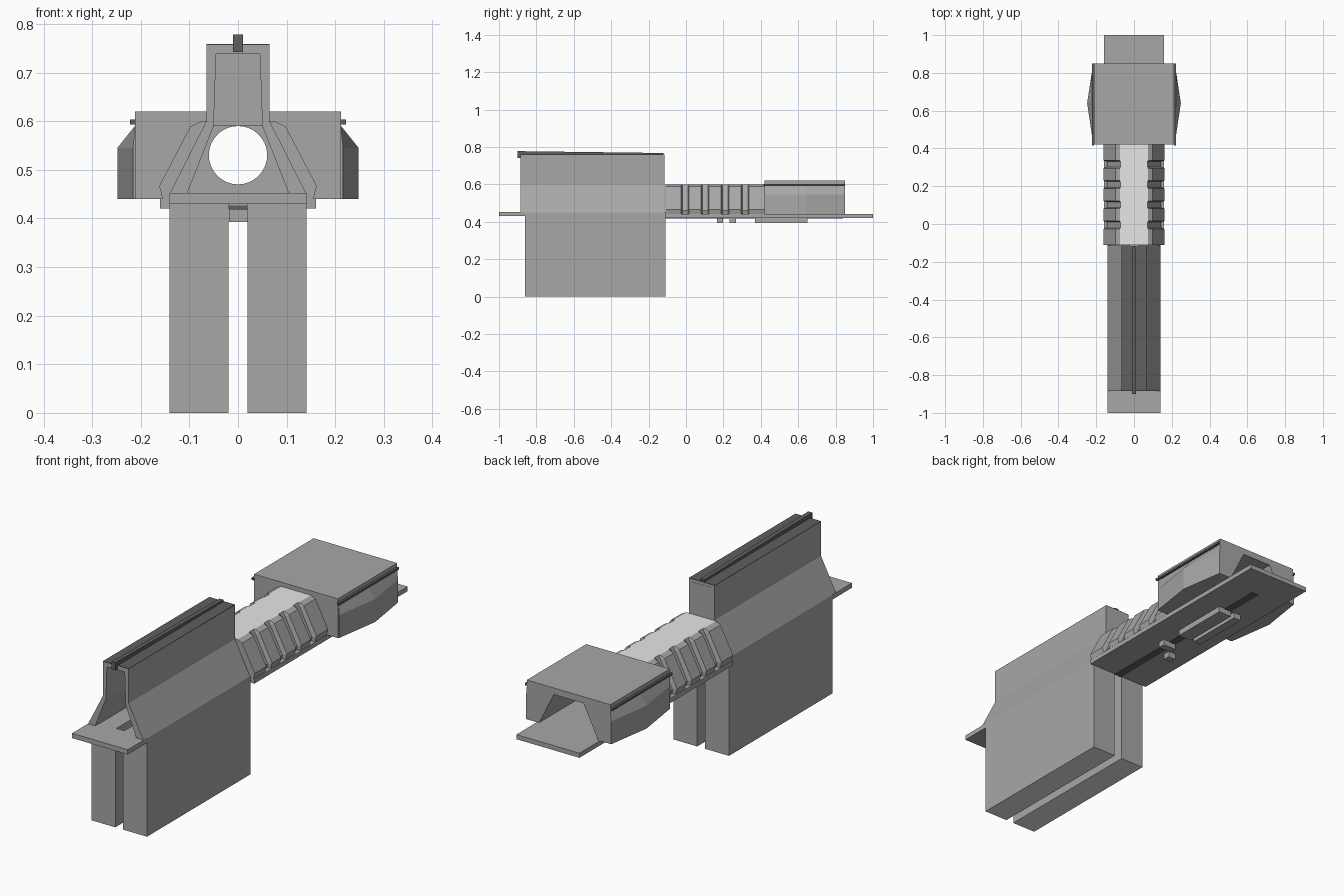
import bpy, bmesh, math

cube = bpy.data.objects.get("Cube")
if cube:
    bpy.data.objects.remove(cube)


def material(name, v):
    m = bpy.data.materials.new(name)
    m.use_nodes = True
    m.diffuse_color = (v, v, v, 1)
    m.node_tree.nodes["Principled BSDF"].inputs["Base Color"].default_value = (v, v, v, 1)
    return m


GREY = material("mid grey", 0.39)
LIGHT = material("light grey", 0.80)
DARK = material("dark grey", 0.115)


def loft(name, sections, mats):
    """Skin matching closed rings of points and cap both ends."""
    bm = bmesh.new()
    rings = [[bm.verts.new(p) for p in ring] for ring in sections]
    n = len(rings[0])
    for a, b in zip(rings, rings[1:]):
        for i in range(n):
            j = (i + 1) % n
            bm.faces.new((a[i], a[j], b[j], b[i]))
    bm.faces.new(rings[0])
    bm.faces.new(rings[-1])
    bmesh.ops.recalc_face_normals(bm, faces=bm.faces)
    me = bpy.data.meshes.new(name)
    bm.to_mesh(me)
    bm.free()
    for m in mats:
        me.materials.append(m)
    ob = bpy.data.objects.new(name, me)
    bpy.context.collection.objects.link(ob)
    return ob


def prism(name, outline, y0, y1, mat):
    return loft(name, [[(x, y, z) for x, z in outline] for y in (y0, y1)], [mat])


def box(name, x0, x1, y0, y1, z0, z1, mat):
    return prism(name, [(x0, z0), (x1, z0), (x1, z1), (x0, z1)], y0, y1, mat)


def mirrored(half):
    """Close a half outline across the centre plane."""
    return half + [(-x, z) for x, z in reversed(half)]


# Twin legs with light soles, and front ledge
for side, s in (("left", 1), ("right", -1)):
    leg = box(side + "_leg", s * 0.02, s * 0.141, -0.86, -0.11, 0, 0.45, GREY)
    leg.data.materials.append(LIGHT)
    for f in leg.data.polygons:
        if f.normal.z < -0.9:
            f.material_index = 1
box("front_ledge", -0.141, 0.141, -1, -0.855, 0.43, 0.452, GREY)

# Hollow housing: outer outline, then back along the inside
outer = [(0.141, 0.45), (0.065, 0.6), (0.065, 0.757)]
inner = [(0.045, 0.738), (0.05, 0.59), (0.105, 0.45)]
shell = outer + [(-x, z) for x, z in reversed(outer)]
shell += [(-x, z) for x, z in reversed(inner)] + inner
prism("housing_shell", shell, -0.885, -0.115, GREY)
box("housing_back_wall", -0.05, 0.05, -0.14, -0.114, 0.59, 0.745, GREY)
box("housing_roof", -0.065, 0.065, -0.885, -0.115, 0.756, 0.759, DARK)
loft("roof_ridge", [[(-0.01, y, 0.742), (0.01, y, 0.742), (0.01, y, z), (-0.01, y, z)]
                    for y, z in ((-0.9, 0.778), (-0.12, 0.768))], [DARK])

# Ribbed grip with notches cut along its sides
full = mirrored([(0.155, 0.44), (0.162, 0.467), (0.098, 0.589), (0.075, 0.6)])
notch = mirrored([(0.138, 0.44), (0.143, 0.46), (0.082, 0.58), (0.072, 0.6)])
stations = [(-0.11, full)]
for i in range(4):
    c = -0.005 + 0.107 * i
    stations += [(c - 0.021, full), (c - 0.015, notch), (c + 0.015, notch), (c + 0.021, full)]
stations.append((0.44, full))
grip = loft("grip", [[(x, y, z) for x, z in ring] for y, ring in stations], [GREY, LIGHT])
for f in grip.data.polygons:
    if f.normal.z > 0.98 and f.center.z > 0.59:
        f.material_index = 1

# Bore through the grip
ring = [(0.06 * math.cos(math.tau * i / 32), 0.53 + 0.06 * math.sin(math.tau * i / 32))
        for i in range(32)]
bore = prism("bore_cutter", ring, -0.3, 0.6, GREY)
bore.hide_render = True
bore.hide_viewport = True
cut = grip.modifiers.new("bore", "BOOLEAN")
cut.operation = "DIFFERENCE"
cut.object = bore
cut.solver = "EXACT"

# Base plate running back into the rear tongue, with a dark underside slot
box("base_plate", -0.16, 0.16, -0.11, 1, 0.42, 0.441, GREY)
box("underside_slot", -0.018, 0.018, -0.112, 0.84, 0.418, 0.427, DARK)

# Rear block with a tunnel open to the back
tunnel = [(0.15, 0.44), (0.075, 0.59)]
block = [(0.212, 0.44), (0.212, 0.62), (-0.212, 0.62), (-0.212, 0.44)]
block += [(-x, z) for x, z in tunnel] + tunnel[::-1]
prism("rear_block", block, 0.42, 0.85, GREY)

for side, s in (("left", 1), ("right", -1)):
    # Faceted cheek, widest at mid length
    loft(side + "_cheek", [[(s * 0.2, y, 0.44), (s * x, y, 0.44), (s * x, y, 0.545),
                            (s * 0.212, y, 0.59), (s * 0.2, y, 0.59)]
                           for y, x in ((0.425, 0.216), (0.64, 0.248), (0.85, 0.216))],
         [GREY])
    box(side + "_block_rail", s * 0.211, s * 0.222, 0.415, 0.85, 0.593, 0.603, DARK)

# Underside runners and lugs, the left ones reaching across the slot
for side, x0, x1, lug_y in (("left", -0.018, 0.05, 0.25), ("right", -0.075, -0.035, 0.182)):
    box(side + "_runner", x0, x1, 0.37, 0.65, 0.393, 0.425, GREY)
    box(side + "_lug", x0, x1, lug_y - 0.017, lug_y + 0.017, 0.393, 0.425, GREY)
